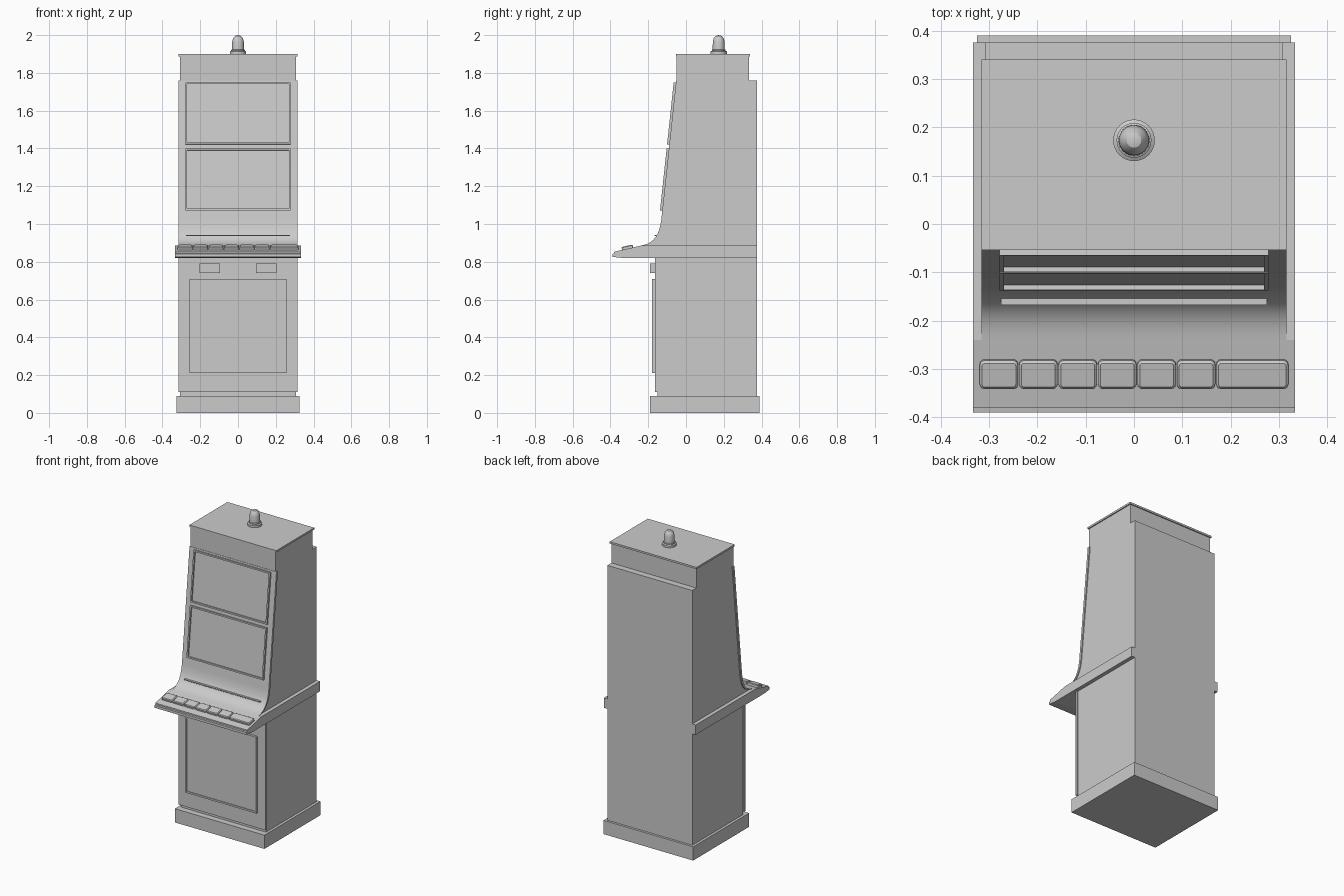
import bpy, bmesh, math
from mathutils import Vector, Matrix
from mathutils.geometry import interpolate_bezier

if "Cube" in bpy.data.objects:
    bpy.data.objects.remove(bpy.data.objects["Cube"])

grey = bpy.data.materials.new("plain grey")
grey.use_nodes = True
colour = (0.6, 0.6, 0.6, 1)
grey.diffuse_color = colour
grey.node_tree.nodes["Principled BSDF"].inputs["Base Color"].default_value = colour


def finish(name, bm, smooth=False):
    bmesh.ops.recalc_face_normals(bm, faces=bm.faces)
    mesh = bpy.data.meshes.new(name)
    bm.to_mesh(mesh)
    bm.free()
    mesh.materials.append(grey)
    ob = bpy.data.objects.new(name, mesh)
    bpy.context.collection.objects.link(ob)
    if smooth:
        bpy.ops.object.select_all(action="DESELECT")
        ob.select_set(True)
        bpy.context.view_layer.objects.active = ob
        bpy.ops.object.shade_smooth_by_angle(angle=math.radians(30))
    return ob


def box_mesh(x, y, z):
    """Box from three (low, high) ranges."""
    bm = bmesh.new()
    bmesh.ops.create_cube(bm, size=1)
    for v in bm.verts:
        v.co = [r[0] if c < 0 else r[1] for c, r in zip(v.co, (x, y, z))]
    bm.normal_update()
    return bm


def box(name, half_x, y, z):
    return finish(name, box_mesh((-half_x, half_x), y, z))


def side_profile(name, points, half_x, smooth=False):
    """Extrude a (y, z) outline across the width."""
    bm = bmesh.new()
    face = bm.faces.new([bm.verts.new((-half_x, y, z)) for y, z in points])
    ext = bmesh.ops.extrude_face_region(bm, geom=[face])["geom"]
    verts = [g for g in ext if isinstance(g, bmesh.types.BMVert)]
    bmesh.ops.translate(bm, verts=verts, vec=(2 * half_x, 0, 0))
    return finish(name, bm, smooth)


def framed_panel(name, half_x, y, z, border, depth):
    """Box whose front face is bordered and sunk by depth."""
    bm = box_mesh((-half_x, half_x), y, z)
    front = min(bm.faces, key=lambda f: f.calc_center_median().y)
    bmesh.ops.inset_region(bm, faces=[front], thickness=border)
    ext = bmesh.ops.extrude_face_region(bm, geom=[front])["geom"]
    bmesh.ops.translate(bm, vec=(0, depth, 0),
                        verts=[g for g in ext if isinstance(g, bmesh.types.BMVert)])
    if front.is_valid:
        bm.faces.remove(front)
    return finish(name, bm)


BACK = 0.375

# Plinth and lower cabinet
box("plinth", 0.325, (-0.19, 0.39), (0, 0.09))
box("lower_cabinet", 0.308, (-0.15, BACK), (0.09, 0.82))
box("lower_front_panel", 0.315, (-0.165, -0.15), (0.11, 0.82))
framed_panel("door", 0.257, (-0.18, -0.165), (0.21, 0.71), 0.016, 0.004)
for side, sx in (("left", 1), ("right", -1)):
    xs = sorted((sx * 0.095, sx * 0.205))
    finish(side + "_slot_plate", box_mesh(xs, (-0.19, -0.165), (0.74, 0.79)))

# Control shelf wrapping round the sides
side_profile("control_shelf", [
    (BACK, 0.82), (-0.335, 0.82), (-0.39, 0.826), (-0.39, 0.842), (-0.38, 0.844),
    (-0.38, 0.853), (-0.24, 0.885), (BACK, 0.885)], 0.333)

# Upper cabinet with a curved, slightly wider front panel
curve = [(-0.052, 1.76)] + [(p.x, p.y) for p in interpolate_bezier(
    Vector((-0.131, 1.02)), Vector((-0.145, 0.92)),
    Vector((-0.185, 0.895)), Vector((-0.245, 0.884)), 14)]
inner = [(y + 0.015, z) for y, z in curve]
side_profile("upper_cabinet", [(BACK, 0.884), (BACK, 1.76)] + inner, 0.308, True)
side_profile("upper_front_panel", curve + inner[::-1], 0.315, True)
box("light_slit", 0.275, (-0.167, -0.145), (0.937, 0.943))

# Two tilted screens with raised bezels
tilt = math.atan2(0.079, 0.74)
for name, mid in (("upper_screen", 1.585), ("lower_screen", 1.235)):
    ob = framed_panel(name, 0.278, (-0.012, 0.004), (-0.165, 0.165), 0.013, 0.01)
    y = -0.052 - (1.76 - mid) * math.tan(tilt)
    ob.data.transform(Matrix.Translation((0, y, mid)) @ Matrix.Rotation(-tilt, 4, "X"))

# Row of rounded buttons lying on the sloping shelf
slope = math.atan2(0.032, 0.14)
edges = [-0.32 + 0.0815 * i for i in range(7)] + [0.32]
for i, (x0, x1) in enumerate(zip(edges, edges[1:])):
    bm = box_mesh((x0 + 0.001, x1 - 0.001), (-0.03, 0.03), (-0.004, 0.012))
    upright = [e for e in bm.edges if abs(e.verts[0].co.z - e.verts[1].co.z) > 0.01]
    bmesh.ops.bevel(bm, geom=upright, offset=0.01, segments=3, profile=0.5, affect="EDGES")
    bm.normal_update()
    top = max(bm.faces, key=lambda f: f.calc_center_median().z)
    bmesh.ops.inset_region(bm, faces=[top], thickness=0.005)
    bmesh.ops.translate(bm, verts=top.verts, vec=(0, 0, 0.004))
    bm.transform(Matrix.Translation((0, -0.309, 0.869)) @ Matrix.Rotation(slope, 4, "X"))
    finish("button_%d" % (i + 1), bm)

# Top box and cap
box("top_box", 0.308, (-0.05, 0.333), (1.76, 1.888))
box("top_cap", 0.315, (-0.054, 0.34), (1.888, 1.9))

# Beacon lamp turned from a profile
bm = bmesh.new()
outline = [(0, 1.9), (0.043, 1.9), (0.043, 1.913), (0.036, 1.917), (0.036, 1.922),
           (0.032, 1.924), (0.031, 1.965), (0.026, 1.984), (0.015, 1.996), (0, 2.0)]
verts = [bm.verts.new((r, 0, z)) for r, z in outline]
lines = [bm.edges.new(pair) for pair in zip(verts, verts[1:])]
bmesh.ops.spin(bm, geom=verts + lines, cent=(0, 0, 0), axis=(0, 0, 1),
               angle=math.tau, steps=32)
bmesh.ops.remove_doubles(bm, verts=bm.verts, dist=0.0001)
bm.transform(Matrix.Translation((0, 0.173, 0)))
finish("beacon_lamp", bm, True)
